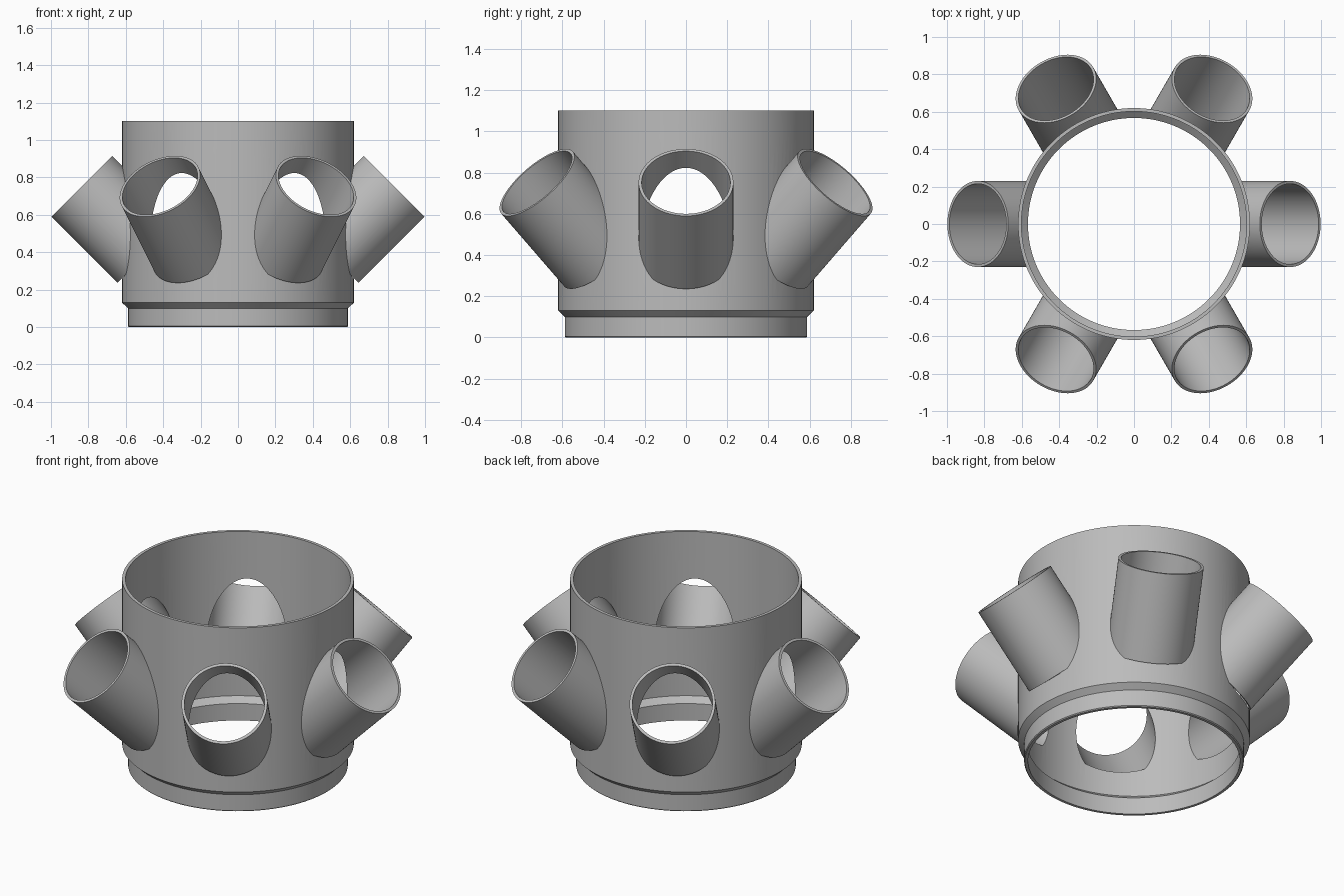
import bpy, math
from mathutils import Matrix, Vector

cube = bpy.data.objects.get("Cube")
if cube:
    bpy.data.objects.remove(cube)

grey = bpy.data.materials.new("plain grey")
grey.use_nodes = True
colour = (0.5, 0.5, 0.5, 1)
grey.diffuse_color = colour
grey.node_tree.nodes["Principled BSDF"].inputs["Base Color"].default_value = colour

SEGMENTS = 128
TUBE_ANGLES = [math.radians(60 * i) for i in range(6)]
TUBE_TOP = Vector((0.835, 0, 0.752))
TUBE_DIR = Vector((1, 0, 1)).normalized()


def lathe(name, profile):
    """Closed solid of revolution from (radius, height) points."""
    verts, faces = [], []
    n = SEGMENTS
    for r, z in profile:
        for i in range(n):
            a = 2 * math.pi * i / n
            verts.append((r * math.cos(a), r * math.sin(a), z))
    for k in range(len(profile) - 1):
        for i in range(n):
            j = (i + 1) % n
            faces.append((k * n + i, k * n + j, (k + 1) * n + j, (k + 1) * n + i))
    faces.append(tuple(reversed(range(n))))
    faces.append(tuple((len(profile) - 1) * n + i for i in range(n)))
    mesh = bpy.data.meshes.new(name)
    mesh.from_pydata(verts, [], faces)
    obj = bpy.data.objects.new(name, mesh)
    bpy.context.collection.objects.link(obj)
    mesh.materials.append(grey)
    return obj


def tube(name, radius, start, end, angle):
    """Rod on the tilted tube axis, from start to end along it."""
    obj = lathe(name, [(radius, start), (radius, end)])
    tilt = TUBE_DIR.to_track_quat('Z', 'Y').to_matrix().to_4x4()
    obj.data.transform(Matrix.Rotation(angle, 4, 'Z') @ Matrix.Translation(TUBE_TOP) @ tilt)
    return obj


def combine(target, tool, operation):
    bpy.context.view_layer.objects.active = target
    mod = target.modifiers.new(operation.title(), 'BOOLEAN')
    mod.operation = operation
    mod.solver = 'EXACT'
    mod.object = tool
    bpy.ops.object.modifier_apply(modifier=mod.name)
    bpy.data.objects.remove(tool)


# Outer shell with stepped foot
hub = lathe("ring_hub", [(0.583, 0), (0.588, 0.005), (0.588, 0.10), (0.62, 0.13), (0.62, 1.1)])

# Six angled sockets
for a in TUBE_ANGLES:
    combine(hub, tube("socket", 0.23, -0.5, 0, a), 'UNION')

# Open centre with an inner ledge
combine(hub, lathe("centre_bore", [(0.567, -0.1), (0.567, 0.10), (0.602, 0.13), (0.602, 1.2)]), 'DIFFERENCE')

# Socket bores through the wall
for a in TUBE_ANGLES:
    combine(hub, tube("socket_bore", 0.215, -0.502, 0.1, a), 'DIFFERENCE')

bpy.ops.object.select_all(action='DESELECT')
hub.select_set(True)
bpy.context.view_layer.objects.active = hub
bpy.ops.object.shade_smooth_by_angle(angle=math.radians(25))
